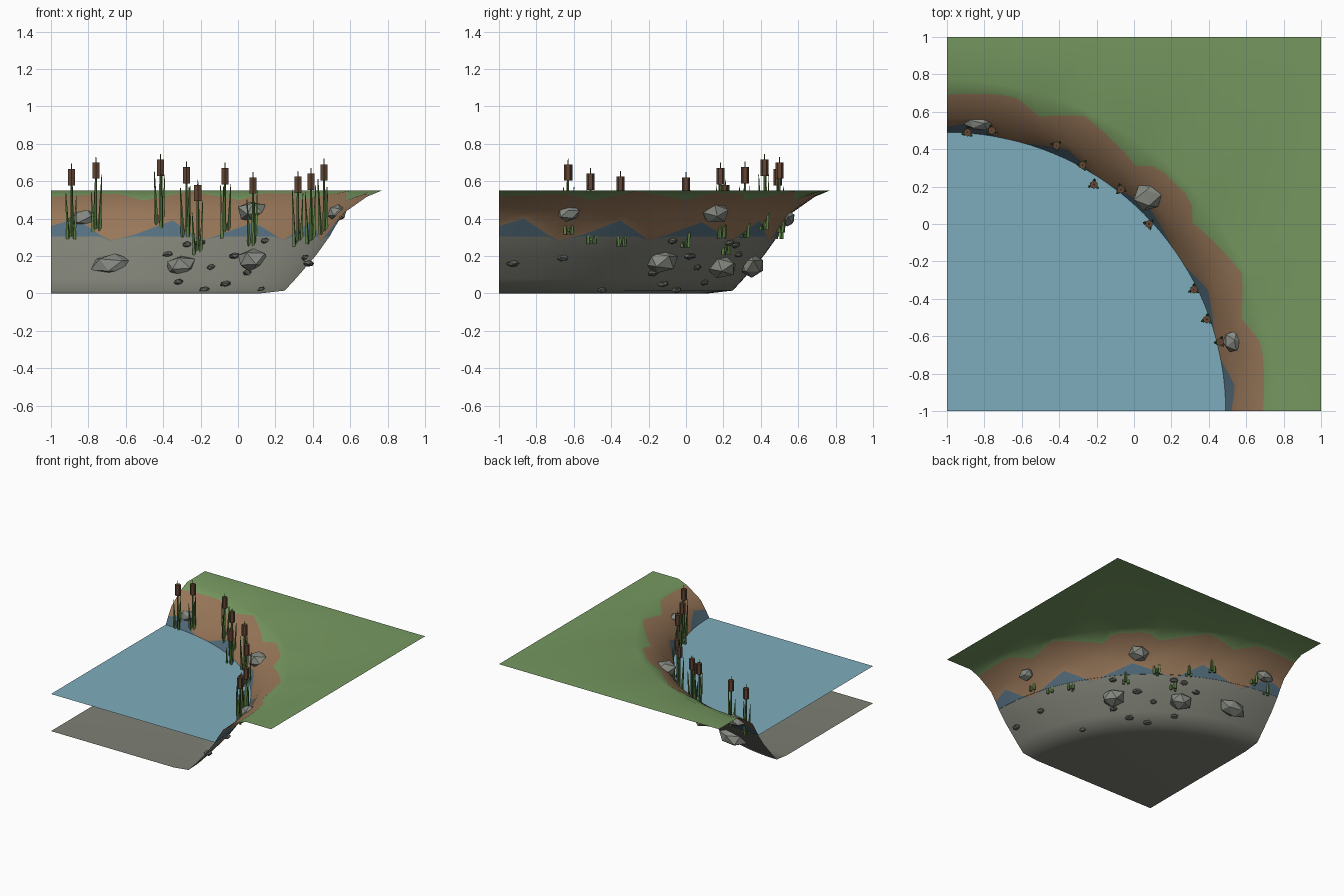
import bpy, bmesh, math, random
from mathutils import Matrix, Vector

cube = bpy.data.objects.get("Cube")
if cube:
    bpy.data.objects.remove(cube, do_unlink=True)
rng = random.Random(4)


def material(name, rgb):
    """Flat colour from 0-255 screen values."""
    lin = [((c / 255 + 0.055) / 1.055) ** 2.4 for c in rgb] + [1]
    m = bpy.data.materials.new(name)
    m.use_nodes = True
    m.diffuse_color = lin
    bsdf = next(n for n in m.node_tree.nodes if n.type == 'BSDF_PRINCIPLED')
    bsdf.inputs["Base Color"].default_value = lin
    bsdf.inputs["Roughness"].default_value = 0.9
    return m


GRASS = material("grass green", (118, 152, 96))
DIRT = material("bank brown", (152, 119, 89))
BED = material("bed grey", (126, 128, 117))
SLATE = material("wet slate blue", (84, 110, 126))
WATER = material("water blue", (126, 172, 188))
ROCK = material("rock grey", (134, 138, 130))
STONE = material("dark stone", (96, 98, 92))
REED = material("reed green", (92, 130, 68))
SEED = material("seed head brown", (98, 70, 52))


def make_object(name, bm, mats, smooth=False):
    me = bpy.data.meshes.new(name)
    bm.to_mesh(me)
    bm.free()
    for m in mats:
        me.materials.append(m)
    ob = bpy.data.objects.new(name, me)
    bpy.context.collection.objects.link(ob)
    for p in me.polygons:
        p.use_smooth = smooth
    return ob


def lerp_table(table, t):
    """Piecewise linear lookup in a list of (key, value)."""
    if t <= table[0][0]:
        return table[0][1]
    for (a, va), (b, vb) in zip(table, table[1:]):
        if t <= b:
            return va + (vb - va) * (t - a) / (b - a)
    return table[-1][1]


# Bank cross-section: radius from the pond corner, height
PROFILE = [(1.12, 0), (1.25, 0.015), (1.31, 0.08), (1.44, 0.23),
           (1.49, 0.305), (1.555, 0.42), (1.62, 0.48), (1.75, 0.55)]
INVERSE = [(z, r) for r, z in PROFILE]
WATER_Z = 0.305
# Ragged upper limit of the bed (angle, height) and lower limit of the grass (angle, radius)
BED_EDGE = [(0, 0.36), (5, 0.4), (12, 0.28), (17, 0.31), (25, 0.39), (33, 0.28), (45, 0.38)]
GRASS_EDGE = [(0, 1.69), (12, 1.72), (17.5, 1.65), (25, 1.74), (37.5, 1.655), (41, 1.73), (45, 1.72)]


def at(angle, r, z):
    a = math.radians(angle)
    return Vector((-1 + r * math.cos(a), -1 + r * math.sin(a), z))


# Ground: rings of points around the pond corner, coloured band by band
bm = bmesh.new()
corner = bm.verts.new((-1, -1, 0))
STEPS = 36
columns = []
for i in range(STEPS + 1):
    angle = 90 * i / STEPS
    mirrored = min(angle, 90 - angle)
    bed_z = lerp_table(BED_EDGE, mirrored)
    low_z = min(WATER_Z, bed_z - 0.002)
    radii = [1.12, 1.25, 1.31, 1.42]
    radii += [lerp_table(INVERSE, z) for z in (low_z, bed_z, 0.43)]
    radii += [lerp_table(GRASS_EDGE, mirrored), 1.77]
    radii.append(2 / math.cos(math.radians(mirrored)))
    columns.append([bm.verts.new(at(angle, r, lerp_table(PROFILE, r))) for r in radii])
bands = [0, 0, 0, 0, 1, 2, 2, 3, 3]
for a, b in zip(columns, columns[1:]):
    bm.faces.new((corner, a[0], b[0]))
    for k, band in enumerate(bands):
        f = bm.faces.new((a[k], a[k + 1], b[k + 1], b[k]))
        f.material_index = band
make_object("ground", bm, [BED, SLATE, DIRT, GRASS], smooth=True)

# Water: quarter disc
bm = bmesh.new()
rim = [bm.verts.new(at(90 * i / 32, 1.492, WATER_Z)) for i in range(33)]
bm.faces.new([bm.verts.new((-1, -1, WATER_Z))] + rim)
make_object("water", bm, [WATER])


def rock(name, centre, size, mat, turn=0):
    """Faceted, slightly irregular boulder."""
    bm = bmesh.new()
    bmesh.ops.create_icosphere(bm, subdivisions=1, radius=0.5)
    spin = Matrix.Rotation(rng.uniform(0, 6), 3, 'Z') @ Matrix.Rotation(rng.uniform(0, 1), 3, 'X')
    for v in bm.verts:
        p = spin @ v.co * rng.uniform(0.95, 1.15)
        v.co = Vector(p[k] * size[k] for k in range(3))
    ob = make_object(name, bm, [mat])
    ob.location = centre
    ob.rotation_euler.z = math.radians(turn)


# Boulders on the bed and the bank
BOULDERS = [((-0.67, 0.35, 0.15), (0.23, 0.14, 0.13)),
            ((-0.3, 0.19, 0.145), (0.17, 0.16, 0.12)),
            ((0.08, -0.14, 0.175), (0.17, 0.18, 0.13)),
            ((0.08, 0.15, 0.435), (0.16, 0.16, 0.12)),
            ((0.53, -0.63, 0.43), (0.11, 0.12, 0.09)),
            ((-0.83, 0.54, 0.4), (0.15, 0.08, 0.09))]
for i, (c, s) in enumerate(BOULDERS):
    rock(f"boulder_{i + 1}", c, s, ROCK)

# Small stones scattered on the bed: angle, height
STONES = [(64, 0.21), (60, 0.26), (51, 0.14), (58, 0.06), (49, 0.02), (46, 0.2), (43, 0.05),
          (39, 0.28), (26, 0.02), (38, 0.11), (14, 0.19), (3, 0.16), (57, 0.27)]
for i, (angle, z) in enumerate(STONES):
    w = rng.uniform(0.05, 0.08)
    rock(f"stone_{i + 1}", at(angle, lerp_table(INVERSE, z), z), (w * 0.8, w, 0.035), STONE, angle)


def cone(bm, base, top, r1, r2, sides, mat=0):
    """Tapered rod between two points."""
    axis = top - base
    turn = axis.to_track_quat('Z', 'Y').to_matrix().to_4x4()
    made = bmesh.ops.create_cone(bm, cap_ends=True, segments=sides, radius1=r1, radius2=r2,
                                 depth=axis.length,
                                 matrix=Matrix.Translation((base + top) / 2) @ turn)
    for f in {f for v in made["verts"] for f in v.link_faces}:
        f.material_index = mat


# Reeds: stem, seed head, spike and leaves; x, y, top of head
REEDS = [(-0.89, 0.49, 0.665), (-0.76, 0.5, 0.7), (-0.415, 0.42, 0.715), (-0.275, 0.315, 0.675),
         (-0.215, 0.21, 0.58), (-0.07, 0.185, 0.67), (0.08, 0, 0.62), (0.32, -0.35, 0.625),
         (0.39, -0.51, 0.64), (0.46, -0.63, 0.69)]
for i, (x, y, top) in enumerate(REEDS):
    bm = bmesh.new()
    p = Vector((x, y, 0))
    up = lambda z: Vector((0, 0, z))
    base = top - 0.36
    cone(bm, p + up(base), p + up(top - 0.08), 0.008, 0.006, 5)
    cone(bm, p + up(top - 0.087), p + up(top), 0.022, 0.022, 6, 1)
    cone(bm, p + up(top), p + up(top + 0.03), 0.003, 0.002, 4)
    start = rng.uniform(0, 6)
    for k in range(3):
        a = start + k * math.tau / 3
        out = Vector((math.cos(a), math.sin(a), 0))
        length = rng.uniform(0.2, 0.3)
        cone(bm, p + out * 0.02 + up(base - 0.015), p + out * 0.033 + up(base + length),
             0.011, 0.002, 4)
    make_object(f"reed_{i + 1}", bm, [REED, SEED])
